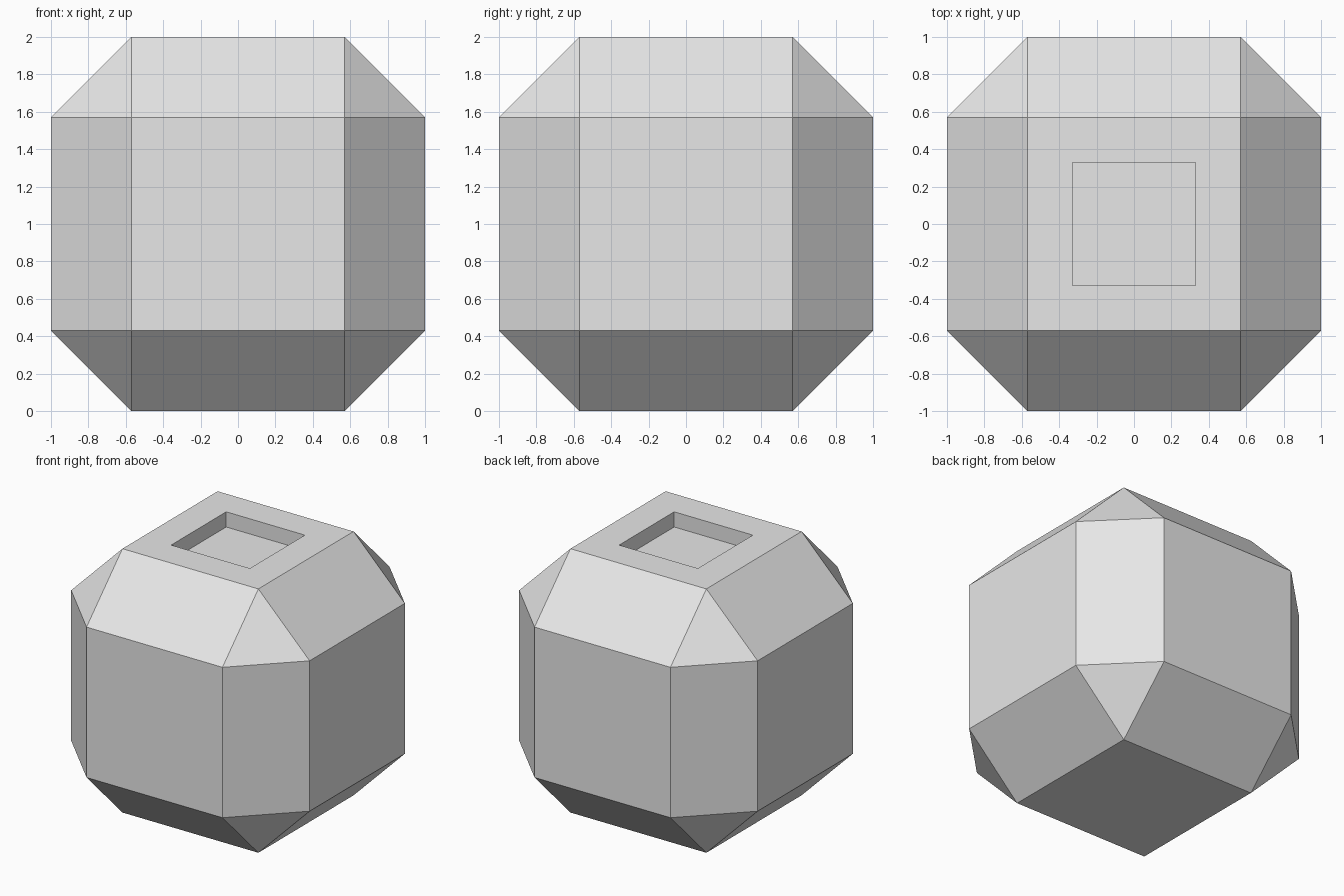
import bpy
import bmesh
from mathutils import Vector

CHAMFER = 0.43      # width cut from each cube face along its edges
RIM = 0.24          # flat border around the top recess
DEPTH = 0.115       # depth of the recess

cube = bpy.data.objects.get("Cube")
if cube:
    bpy.data.objects.remove(cube, do_unlink=True)

# Single plain grey
grey = bpy.data.materials.new("light grey")
grey.use_nodes = True
colour = (0.8, 0.8, 0.8, 1.0)
grey.diffuse_color = colour
grey.node_tree.nodes["Principled BSDF"].inputs["Base Color"].default_value = colour

# Cube with every edge and corner cut flat
bm = bmesh.new()
bmesh.ops.create_cube(bm, size=2)
bmesh.ops.bevel(bm, geom=bm.edges[:], offset=CHAMFER, offset_type='OFFSET',
                segments=1, affect='EDGES', profile=0.5)
bmesh.ops.translate(bm, verts=bm.verts, vec=Vector((0, 0, 1)))
bm.normal_update()

# Square recess in the top face
top = max(bm.faces, key=lambda f: f.calc_center_median().z)
bmesh.ops.inset_region(bm, faces=[top], thickness=RIM, use_even_offset=True)
walls = bmesh.ops.extrude_discrete_faces(bm, faces=[top])
floor = walls["faces"][0]
bmesh.ops.translate(bm, verts=floor.verts, vec=Vector((0, 0, -DEPTH)))
bmesh.ops.recalc_face_normals(bm, faces=bm.faces)

mesh = bpy.data.meshes.new("chamfered_block")
bm.to_mesh(mesh)
bm.free()
mesh.materials.append(grey)
block = bpy.data.objects.new("chamfered_block", mesh)
bpy.context.collection.objects.link(block)
